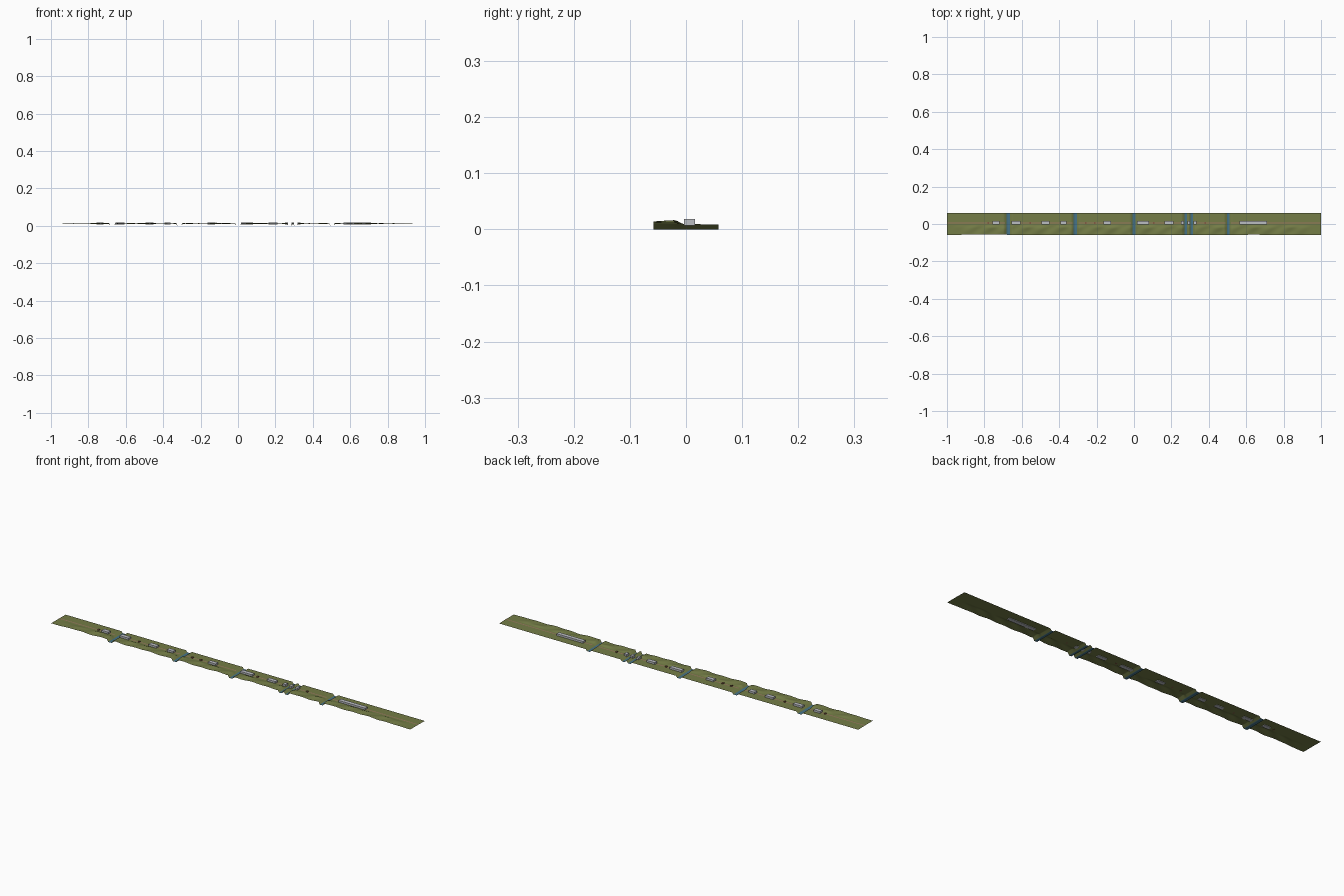
import bpy, bmesh, math

if "Cube" in bpy.data.objects:
    bpy.data.objects.remove(bpy.data.objects["Cube"])

def mat(name, c):
    m = bpy.data.materials.new(name)
    m.diffuse_color = (*c, 1)
    m.use_nodes = True
    m.node_tree.nodes["Principled BSDF"].inputs["Base Color"].default_value = m.diffuse_color
    return m

GRASS = mat("olive grass", (0.175, 0.205, 0.062))
WATER = mat("teal water", (0.06, 0.17, 0.24))
STONE = mat("pale grey stone", (0.50, 0.51, 0.54))
PATH = mat("reddish path", (0.33, 0.19, 0.12))
BROWN = mat("brown wood", (0.22, 0.10, 0.055))

HALF_Y = 0.058
GULLIES = [(-0.685, -0.661), (-0.325, -0.302), (-0.010, 0.011),
           (0.267, 0.285), (0.301, 0.318), (0.494, 0.513)]
BANK = 0.005      # how far the banks spread beyond the gully on each side
PATH_Y = 0.006

def finish(bm, name, mats):
    me = bpy.data.meshes.new(name)
    bm.to_mesh(me)
    bm.free()
    for m in mats:
        me.materials.append(m)
    ob = bpy.data.objects.new(name, me)
    bpy.context.collection.objects.link(ob)
    return ob

def box(bm, x0, x1, y0, y1, z0, z1):
    vs = [bm.verts.new(p) for p in (
        (x0, y0, z0), (x1, y0, z0), (x1, y1, z0), (x0, y1, z0),
        (x0, y0, z1), (x1, y0, z1), (x1, y1, z1), (x0, y1, z1))]
    for f in ((3, 2, 1, 0), (4, 5, 6, 7), (0, 1, 5, 4), (1, 2, 6, 5), (2, 3, 7, 6), (3, 0, 4, 7)):
        bm.faces.new([vs[i] for i in f])

def fade(x):
    return max(0.0, min(1.0, (0.97 - abs(x)) / 0.12))

def height(x, y):
    # flat land behind, rolling hills along the front half
    z = 0.0095 - 0.001 * max(0, y) / HALF_Y
    if y < -0.004:
        t = min(1, (-0.004 - y) / 0.016)
        w = 0.5 + 0.26 * math.sin(31 * x + 45 * y) + 0.24 * math.sin(67 * x - 90 * y + 1.3)
        z += (0.0068 - 0.002 * min(1, max(0, (-0.025 - y) / 0.03))) * t * t * (3 - 2 * t) * max(0, w) * fade(x)
    return z

def front_edge(x):
    # shallow bays near both ends
    bay = sum(math.exp(-((x - c) / s) ** 2) for c, s in ((-0.87, 0.05), (-0.74, 0.06), (0.64, 0.03)))
    return -HALF_Y + 0.0015 * min(1, bay)

# ground: one sheet with sloping gully banks down to the streams
cols = []
edges = [-1.0] + [e for g in GULLIES for e in (g[0] - BANK, g[1] + BANK)] + [1.0]
for i in range(0, len(edges), 2):
    a, b = edges[i], edges[i + 1]
    n = max(2, round((b - a) / 0.01))
    cols += [(a + (b - a) * k / n, False) for k in range(n + 1)]
    if i + 2 < len(edges):
        g = GULLIES[i // 2]
        cols += [(g[0] + 0.002, True), (g[1] - 0.002, True)]
bm = bmesh.new()
ROWS = 22
prev = None
for x, low in cols:
    y0 = front_edge(x)
    col = []
    for j in range(ROWS + 1):
        y = y0 + (HALF_Y - y0) * j / ROWS
        col.append(bm.verts.new((x, y, 0.0 if low else height(x, y))))
    if prev:
        for j in range(ROWS):
            f = bm.faces.new((prev[0][j], col[j], col[j + 1], prev[0][j + 1]))
            f.material_index = 1 if low and prev[1] else 0
            f.smooth = True
    prev = (col, low)
finish(bm, "ground", [GRASS, WATER])

# path: flat strip just above the land, broken at every gully
bm = bmesh.new()
for i in range(0, len(edges), 2):
    bm.faces.new([bm.verts.new((x, PATH_Y + s * 0.003, 0.0099)) for x, s in (
        (edges[i], -1), (edges[i + 1], -1), (edges[i + 1], 1), (edges[i], 1))])
finish(bm, "path", [PATH])

# raised platforms
PLATFORMS = [(-0.757, -0.72), (-0.656, -0.607), (-0.495, -0.452), (-0.393, -0.360),
             (-0.163, -0.122), (0.015, 0.08), (0.163, 0.21), (0.252, 0.266),
             (0.286, 0.300), (0.319, 0.335), (0.563, 0.71)]
bm = bmesh.new()
for a, b in PLATFORMS:
    box(bm, a, b, -0.004, 0.016, 0.0065, 0.0186)
finish(bm, "platforms", [STONE])

# small wooden blocks beside the platforms
bm = bmesh.new()
for x in (-0.78, -0.555, -0.258, -0.21, 0.105, 0.382):
    box(bm, x - 0.004, x + 0.004, PATH_Y - 0.005, PATH_Y + 0.005, 0.009, 0.014)
finish(bm, "wooden_blocks", [BROWN])
